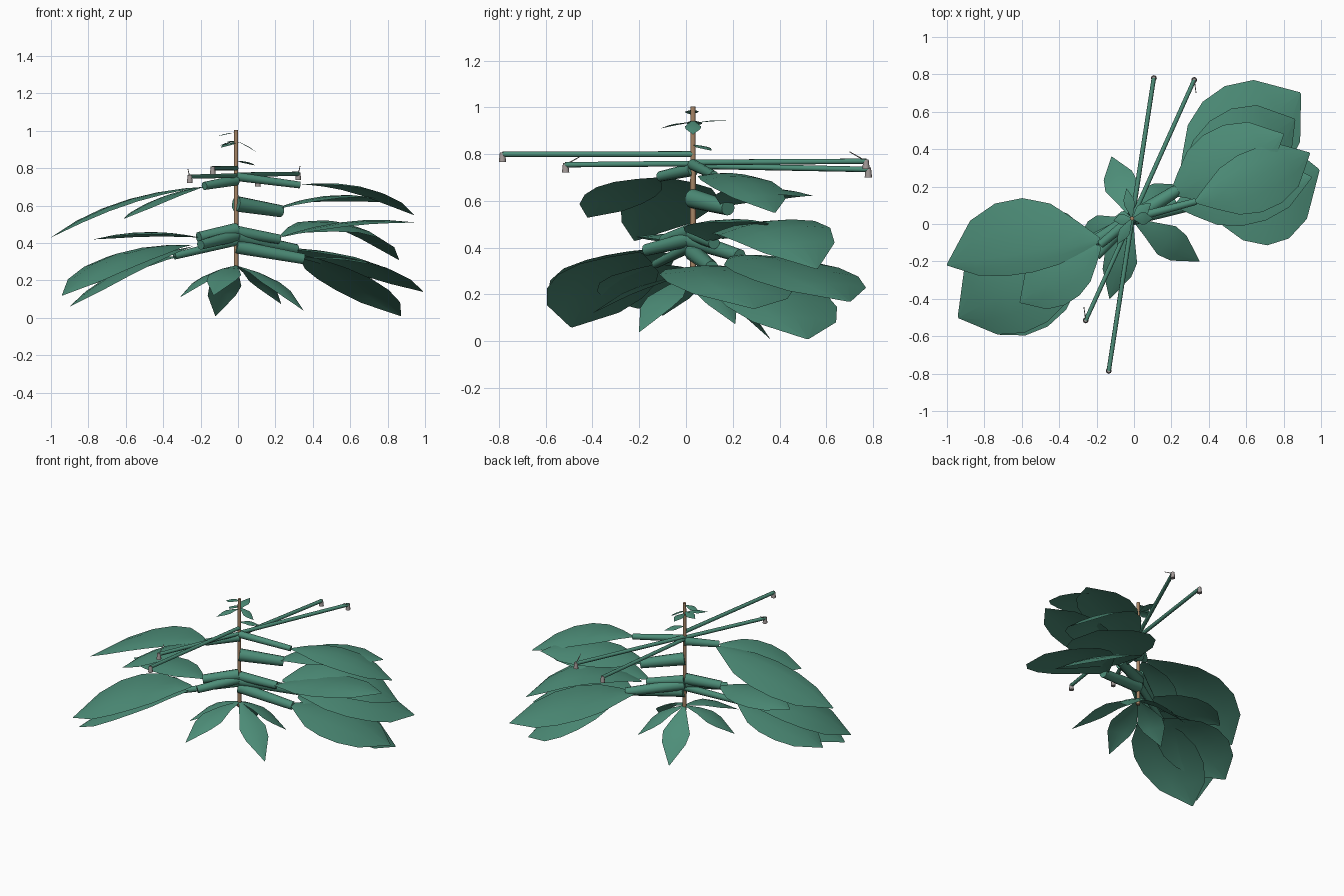
import bpy, bmesh, math
from mathutils import Vector

if "Cube" in bpy.data.objects:
    bpy.data.objects.remove(bpy.data.objects["Cube"])

def material(name, rgb):
    m = bpy.data.materials.new(name)
    m.diffuse_color = (*rgb, 1)
    m.use_nodes = True
    m.node_tree.nodes["Principled BSDF"].inputs["Base Color"].default_value = m.diffuse_color
    return m

GREEN = material("leaf green", (0.075, 0.27, 0.19))
TAN = material("stem tan", (0.38, 0.23, 0.13))
GREY = material("flower grey", (0.36, 0.32, 0.31))
AXIS = Vector((-0.01, 0.03, 0))          # stem position
UP = Vector((0, 0, 1))

def finish(bm, name, mat):
    me = bpy.data.meshes.new(name)
    bm.to_mesh(me)
    bm.free()
    me.materials.append(mat)
    ob = bpy.data.objects.new(name, me)
    bpy.context.collection.objects.link(ob)
    for p in me.polygons:
        p.use_smooth = len(p.vertices) == 4
    return ob

def tube(name, a, b, r1, r2, mat, n=10):
    a, b = Vector(a), Vector(b)
    d = b - a
    bm = bmesh.new()
    bmesh.ops.create_cone(bm, cap_ends=True, segments=n, radius1=r1, radius2=r2, depth=d.length)
    bmesh.ops.transform(bm, matrix=UP.rotation_difference(d).to_matrix().to_4x4(), verts=bm.verts)
    bmesh.ops.translate(bm, vec=(a + b) / 2, verts=bm.verts)
    return finish(bm, name, mat)

# Leaf outlines: (position along midrib, relative half width)
BROAD = [(0, .06), (.12, .42), (.27, .82), (.44, 1), (.62, .98), (.8, .74), (1, .02)]
POINTED = [(0, .06), (.25, .55), (.48, 1), (.66, .88), (1, .02)]

def leaf(name, base, tip, left_half, right_half, roll=0, arch=.06, cup=.12, outline=BROAD):
    """Arched blade from base to tip, rolled about its midrib."""
    base, tip = Vector(base), Vector(tip)
    d = (tip - base).normalized()
    left = UP.cross(d).normalized()
    over = d.cross(left)
    r = math.radians(roll)
    side = left * math.cos(r) + over * math.sin(r)
    nrm = over * math.cos(r) - left * math.sin(r)
    length = (tip - base).length
    bm = bmesh.new()
    rows = []
    for t, w in outline:
        mid = base.lerp(tip, t) + over * (arch * length * 4 * t * (1 - t))
        row = []
        for s in (-1, -.5, 0, .5, 1):
            half = w * (left_half if s > 0 else right_half)
            row.append(bm.verts.new(mid + side * (s * half) - nrm * (cup * half * s * s)))
        rows.append(row)
    for p, q in zip(rows, rows[1:]):
        for i in range(4):
            bm.faces.new((p[i], q[i], q[i + 1], p[i + 1]))
    return finish(bm, name, GREEN)

# Main stem
tube("stem", AXIS + UP * .25, AXIS + UP * 1.005, .013, .011, TAN)

# Thick leaf stalks: height at stem, outer end, radius
STALKS = [
    (.38, (.35, .11, .315), .034), (.43, (.31, .23, .365), .034), (.46, (.22, .12, .42), .03),
    (.61, (.23, .18, .57), .038), (.755, (.33, .12, .71), .022),
    (.47, (-.21, -.09, .43), .034), (.41, (-.34, -.13, .33), .022),
    (.44, (-.20, -.17, .39), .03), (.735, (-.18, -.11, .705), .026),
]
for i, (z, end, r) in enumerate(STALKS):
    tube(f"leaf_stalk_{i}", AXIS + UP * z, end, r * 1.1, r * .85, GREEN, 12)

# Large leaves: base, tip, left and right half widths, roll, arch
BIG = [
    ((.33, .12, .71), (.94, .38, .55), .14, .19, -2, .10),
    ((.20, .16, .58), (.80, .48, .62), .20, .17, -3, .08),
    ((.22, .10, .43), (.95, .25, .51), .17, .18, 0, .06),
    ((.23, .17, .44), (.86, .56, .31), .23, .25, 7, .18),
    ((.33, .12, .32), (.99, .29, .14), .25, .32, -4, .09),
    ((.33, .20, .34), (.87, .52, .01), .29, .27, 0, .07),
    ((.25, .21, .37), (.89, .70, .17), .28, .28, 2, .07),
    ((-.18, -.09, .70), (-1.0, -.22, .43), .11, .29, -2, .07),
    ((-.18, -.12, .70), (-.61, -.42, .53), .15, .15, 8, .06),
    ((-.21, -.08, .43), (-.77, -.06, .42), .14, .16, 2, .06),
    ((-.32, -.12, .33), (-.93, -.20, .14), .22, .24, -4, .07),
    ((-.26, -.15, .39), (-.94, -.50, .12), .24, .28, -2, .10),
    ((-.25, -.20, .38), (-.90, -.49, .06), .23, .22, 6, .07),
]
for i, (b, t, hl, hr, roll, arch) in enumerate(BIG):
    leaf(f"large_leaf_{i}", b, t, hl, hr, roll, arch)

# Drooping leaves around the base of the stem
for i, (x, y, z) in enumerate([(-.12, .36, .01), (.35, -.20, .04), (.23, .21, .075),
                               (-.31, -.10, .11), (-.13, -.40, .12)]):
    leaf(f"lower_leaf_{i}", AXIS + UP * .28, (x, y, z), .09, .09, 0, .08, .12, POINTED)

# Tiny leaves near the top of the stem: height at stem, tip, half width
TOP = [(.99, (-.11, .02, .97), .03), (.945, (.10, .03, .885), .035), (.935, (-.09, -.11, .91), .03),
       (.93, (-.04, .19, .942), .03), (.945, (-.10, .04, .92), .035), (.84, (.09, .11, .815), .035)]
for i, (z, tip, h) in enumerate(TOP):
    leaf(f"top_leaf_{i}", AXIS + UP * z, tip, h, h, 0, .05, .12, POINTED)

# Long flower stalks with a small hanging bell at each end
for i, (z, end) in enumerate([(.80, (-.135, -.785, .80)), (.76, (-.258, -.515, .755)),
                              (.765, (.322, .77, .77)), (.75, (.106, .78, .735))]):
    e = Vector(end)
    tube(f"flower_stalk_{i}", AXIS + UP * z, e, .013, .012, GREEN, 8)
    tube(f"flower_bell_{i}", e + Vector((0, 0, -.034)), e + Vector((0, 0, .008)), .016, .011, GREY, 8)
    if i in (1, 2):      # thin whisker rising back toward the stem
        s = math.copysign(1, e.y)
        tube(f"whisker_{i}", e, e + Vector((.01 * s, -.07 * s, .04)), .003, .002, GREY, 5)
